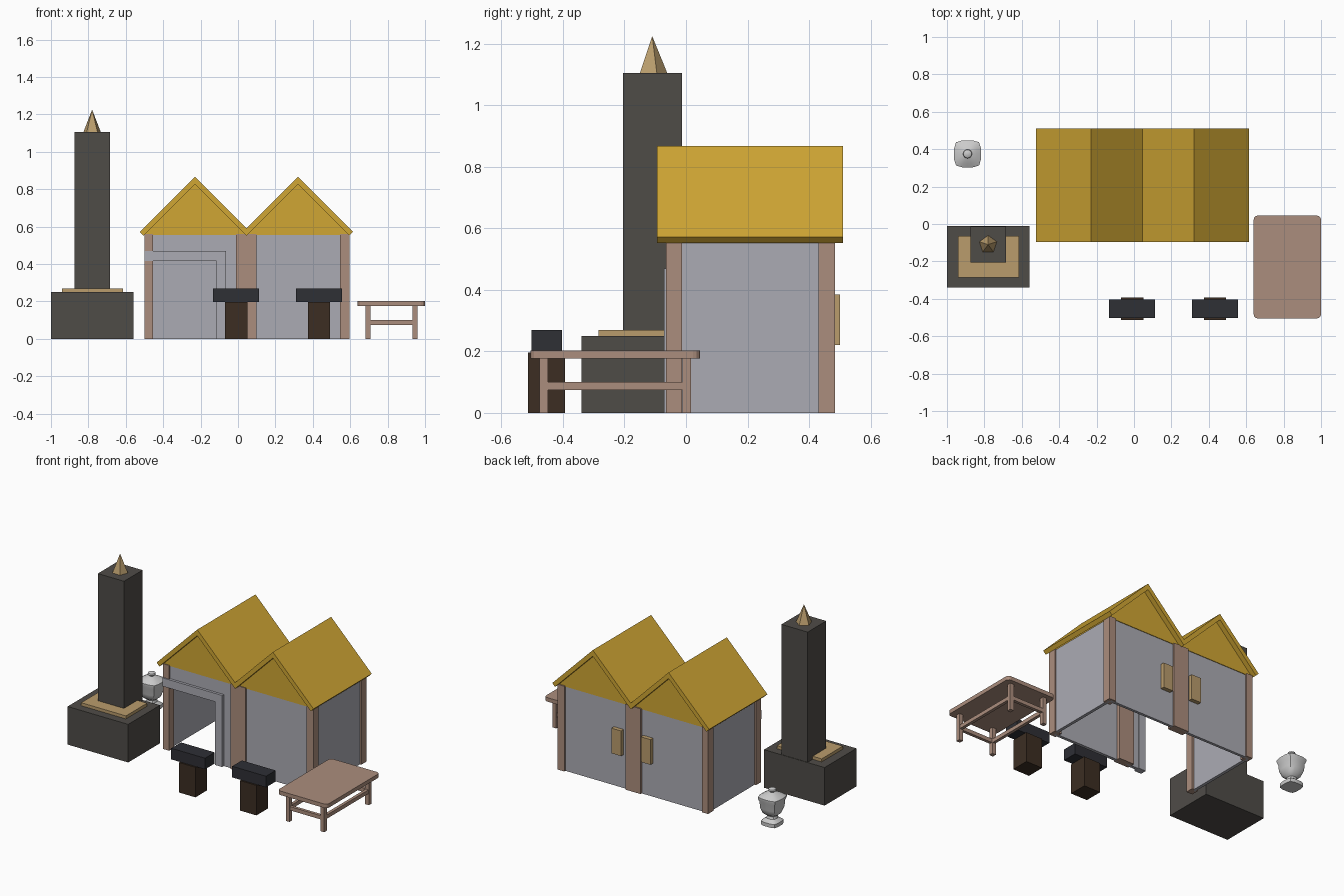
import bpy, bmesh, math

if "Cube" in bpy.data.objects:
    bpy.data.objects.remove(bpy.data.objects["Cube"])


def material(name, r, g, b):
    m = bpy.data.materials.new(name)
    m.diffuse_color = [(c / 255) ** 2.2 for c in (r, g, b)] + [1]
    m.use_nodes = True
    m.node_tree.nodes["Principled BSDF"].inputs["Base Color"].default_value = m.diffuse_color
    return m


STONE = material("dark_stone", 80, 77, 73)
TAN = material("tan", 184, 155, 108)
YELLOW = material("yellow_roof", 207, 165, 55)
WOOD = material("pale_wood", 170, 140, 124)
PLASTER = material("plaster", 170, 170, 178)
LOG = material("dark_wood", 62, 49, 39)
IRON = material("iron", 50, 51, 56)


def finish(name, bm, mat=None):
    bmesh.ops.recalc_face_normals(bm, faces=bm.faces[:])
    me = bpy.data.meshes.new(name)
    bm.to_mesh(me)
    bm.free()
    ob = bpy.data.objects.new(name, me)
    bpy.context.collection.objects.link(ob)
    if mat:
        me.materials.append(mat)
    return ob


def extrude(name, pts, vec, mat):
    """Extrude a flat outline along a vector."""
    bm = bmesh.new()
    face = bm.faces.new([bm.verts.new(p) for p in pts])
    res = bmesh.ops.extrude_face_region(bm, geom=[face], use_keep_orig=True)
    moved = [v for v in res["geom"] if isinstance(v, bmesh.types.BMVert)]
    bmesh.ops.translate(bm, verts=moved, vec=vec)
    return finish(name, bm, mat)


def slab(name, outline, y0, y1, mat):
    """Front-view (x, z) outline with depth y0..y1."""
    return extrude(name, [(x, y0, z) for x, z in outline], (0, y1 - y0, 0), mat)


def box(name, x0, x1, y0, y1, z0, z1, mat):
    return extrude(name, [(x0, y0, z0), (x1, y0, z0), (x1, y1, z0), (x0, y1, z0)],
                   (0, 0, z1 - z0), mat)


# Monument: plinth, step, shaft and five-sided spike
box("plinth", -1.0, -.56, -.34, -.01, 0, .25, STONE)
box("plinth_step", -.94, -.615, -.285, -.065, .25, .27, TAN)
box("shaft", -.875, -.685, -.205, -.013, .25, 1.105, STONE)
bm = bmesh.new()
bmesh.ops.create_cone(bm, cap_ends=True, segments=5, radius1=.049, radius2=0, depth=.12)
bmesh.ops.translate(bm, verts=bm.verts, vec=(-.78, -.11, 1.165))
finish("spike", bm, TAN)

# House posts: left, middle and right, at front and back
for side, x0, x1 in (("left", -.50, -.455), ("middle", -.01, .10), ("right", .545, .595)):
    box(f"{side}_front_post", x0, x1, -.065, -.013, 0, .56, WOOD)
    box(f"{side}_back_post", x0, x1, .43, .485, 0, .56, WOOD)

# Thin walls, open floor, doorway in the left bay
slab("front_wall", [(-.48, .555), (-.48, .44), (-.09, .44), (-.09, 0), (.57, 0), (.57, .555)],
     -.055, -.035, PLASTER)
box("back_wall", -.48, .57, .455, .473, 0, .555, PLASTER)
box("left_wall", -.49, -.47, -.03, .46, 0, .555, PLASTER)
box("right_wall", .565, .585, -.03, .46, 0, .555, PLASTER)
slab("door_frame", [(-.50, .47), (-.50, .415), (-.115, .415), (-.115, 0), (-.065, 0), (-.065, .47)],
     -.072, -.03, PLASTER)

# Shutters on the back wall
for side, x0 in (("left", -.092), ("right", .122)):
    box(f"{side}_shutter", x0, x0 + .07, .47, .50, .22, .385, TAN)

# Twin-pitched roof and gable panels
slab("roof", [(-.525, .572), (-.23, .867), (.045, .592), (.32, .867), (.615, .572),
              (.595, .552), (.32, .827), (.045, .552), (-.23, .827), (-.505, .552)],
     -.095, .51, YELLOW)
for side, x in (("left", -.23), ("right", .32)):
    for end, y in (("front", -.06), ("back", .457)):
        slab(f"{side}_{end}_gable", [(x - .273, .555), (x, .828), (x + .273, .555)],
             y, y + .02, YELLOW)

# Two block stands
for side, x in (("left", -.01), ("right", .433)):
    box(f"{side}_stand_log", x - .06, x + .06, -.513, -.393, 0, .197, LOG)
    box(f"{side}_stand_top", x - .123, x + .123, -.503, -.403, .197, .27, IRON)

# Table with rounded corners, four legs and a ring of rails
cx, cy, hx, hy, r = .82, -.23, .18, .275, .022
outline = []
for i, (sx, sy) in enumerate(((1, 1), (-1, 1), (-1, -1), (1, -1))):
    for k in range(4):
        a = math.pi / 2 * (i + k / 3)
        outline.append((cx + sx * (hx - r) + r * math.cos(a),
                        cy + sy * (hy - r) + r * math.sin(a), .176))
extrude("table_top", outline, (0, 0, .026), WOOD)
lx, ly, t = .126, .232, .0135
for sx in (-1, 1):
    for sy in (-1, 1):
        x, y = cx + sx * lx, cy + sy * ly
        box("table_leg", x - t, x + t, y - t, y + t, 0, .177, WOOD)
for s in (-1, 1):
    x, y = cx + s * lx, cy + s * ly
    box("table_side_rail", x - .01, x + .01, cy - ly, cy + ly, .075, .10, WOOD)
    box("table_end_rail", cx - lx, cx + lx, y - .01, y + .01, .075, .10, WOOD)

# Lidded urn: squarish turned profile (radius, height, squareness)
profile = [(.056, 0, 1), (.056, .024, 1), (.032, .042, .5), (.028, .058, .3), (.05, .075, .6),
           (.062, .11, .8), (.064, .15, 1), (.072, .17, 1), (.072, .182, 1), (.05, .195, .7),
           (.026, .206, .3), (.014, .21, 0), (.024, .22, 0), (.022, .23, 0), (.01, .236, 0)]
N = 16
bm = bmesh.new()
rings = []
for rad, z, q in profile:
    ring = []
    for i in range(N):
        a = 2 * math.pi * i / N
        c, s = math.cos(a), math.sin(a)
        p = 2 + 2.5 * q
        k = rad / (abs(c) ** p + abs(s) ** p) ** (1 / p)
        ring.append(bm.verts.new((-.89 + k * c, .375 + k * s, z)))
    rings.append(ring)
for lo, hi in zip(rings, rings[1:]):
    for i in range(N):
        j = (i + 1) % N
        bm.faces.new((lo[i], lo[j], hi[j], hi[i]))
bm.faces.new(rings[0])
bm.faces.new(rings[-1])
urn = finish("urn", bm)
bpy.context.view_layer.objects.active = urn
urn.select_set(True)
bpy.ops.object.shade_smooth_by_angle(angle=math.radians(35))
